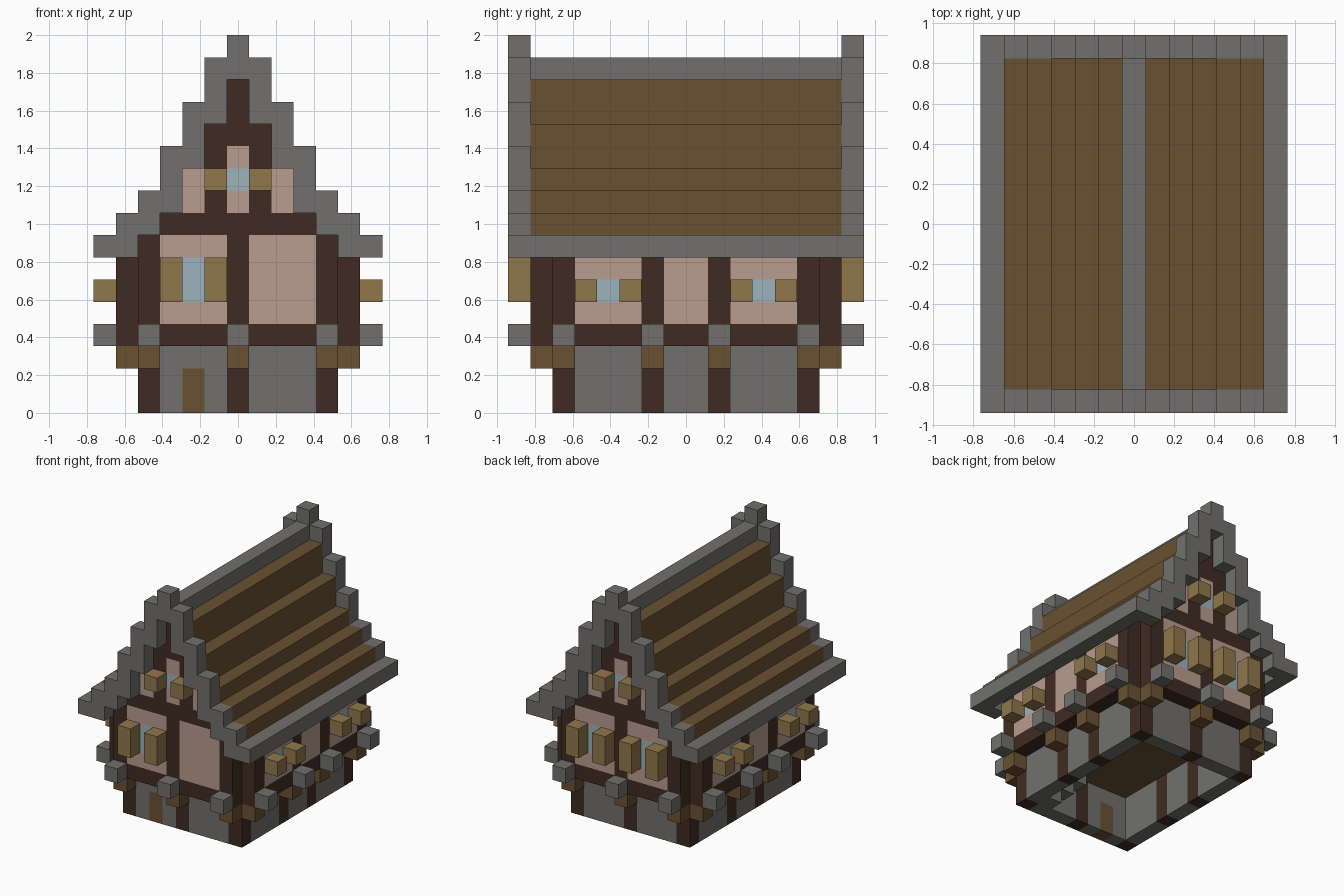
import bpy
import bmesh
from mathutils import Vector

U = 2 / 17  # edge length of one block

cube = bpy.data.objects.get("Cube")
if cube:
    bpy.data.objects.remove(cube, do_unlink=True)

# Palette: letter -> material
PALETTE = {
    "S": ("stone grey", (0.165, 0.163, 0.157)),
    "D": ("dark timber", (0.051, 0.024, 0.016)),
    "B": ("brown wood", (0.144, 0.082, 0.032)),
    "P": ("pink plaster", (0.479, 0.332, 0.275)),
    "T": ("tan shutter wood", (0.283, 0.184, 0.074)),
    "G": ("pale blue glass", (0.337, 0.456, 0.503)),
}
LETTERS = list(PALETTE)
MATS = []
for name, rgb in PALETTE.values():
    mat = bpy.data.materials.new(name)
    mat.use_nodes = True
    mat.diffuse_color = (*rgb, 1)
    bsdf = mat.node_tree.nodes["Principled BSDF"]
    bsdf.inputs["Base Color"].default_value = (*rgb, 1)
    bsdf.inputs["Roughness"].default_value = 0.9
    MATS.append(mat)

blocks = {}  # (x, y, z) -> (part name, letter)


def put(part, letter, xs, ys, zs):
    """Fill a run of blocks; each argument is a list of cell indices."""
    for x in xs:
        for y in ys:
            for z in zs:
                blocks[x, y, z] = (part, letter)


def panel(part, rows, top, cell):
    """Lay a wall from text rows, top row first; cell(i) gives its x and y."""
    for r, row in enumerate(rows):
        for i, letter in enumerate(row):
            if letter != ".":
                x, y = cell(i)
                put(part, letter, [x], [y], [top - r])


def span(a, b):
    return list(range(a, b + 1))


SIDES = (-1, 1)
FRAME_X = (-4, 0, 4)
FRAME_Y = (2, 6, 9, 13)

# Upper floor slab, with an inner post in each corner
put("upper_floor", "B", span(-4, 4), span(2, 13), [3])
put("corner_post", "D", (-4, 4), (2, 13), span(4, 7))

# Ground floor walls
plain, door = "DSSSDSSSD", "DSBSDSSSD"
panel("ground_front_wall", [plain, door, door], 2, lambda i: (i - 4, 2))
panel("ground_back_wall", [plain] * 3, 2, lambda i: (i - 4, 13))
for s in SIDES:
    panel("ground_side_wall", ["DSSSDSSDSSSD"] * 3, 2, lambda i: (4 * s, i + 2))

# Stone stair inside
for i in range(3):
    put("inner_stair", "S", [3 - i], [3], [i])

# Upper storey walls
bare, beam = "DPPPDPPPD", "D" * 9
one, two = "DPGPDPPPD", "DPGPDPGPD"
panel("upper_front_wall", [bare, one, one, bare, beam], 7, lambda i: (i - 4, 1))
panel("upper_back_wall", [bare, two, two, bare, beam], 7, lambda i: (i - 4, 14))
side = "DPPPDPPDPPPD"
side_glass = "DPGPDPPDPGPD"
for s in SIDES:
    panel("upper_side_wall", [side, side, side_glass, side, "D" * 12], 7,
          lambda i: (5 * s, i + 2))

# Timber gables
gable = ["...D...", "...D...", "..DDD..", "..DPD..", ".PDGDP.", ".PDPDP.", "DDDDDDD"]
for y in (1, 14):
    panel("gable_wall", gable, 14, lambda i: (i - 3, y))

# Wooden brackets and stone beam ends around the overhang
for y, outer in ((1, 0), (14, 15)):
    put("bracket", "B", FRAME_X, [y], [2])
    put("beam_end", "S", FRAME_X, [outer], [3])
put("bracket", "B", (-5, 5), FRAME_Y, [2])
put("beam_end", "S", (-6, 6), FRAME_Y, [3])

# Shutters
put("front_shutter", "T", (-3, -1), [0], (5, 6))
put("back_shutter", "T", (-3, -1, 1, 3), [15], (5, 6))
put("gable_shutter", "T", (-1, 1), (0, 15), [10])
put("side_shutter", "T", (-6, 6), (3, 5, 10, 12), [5])

# Stepped plank roof, stone eaves and ridge
LENGTH = span(1, 14)
for x, low, high in ((5, 8, 8), (4, 8, 9), (3, 9, 10), (2, 11, 12), (1, 13, 14)):
    put("roof", "B", (-x, x), LENGTH, span(low, high))
put("eave", "S", (-6, 6), span(0, 15), [7])
put("ridge", "S", [0], LENGTH, [15])

# Stone stepped gable copings
for x, low, high in ((6, 7, 7), (5, 7, 8), (4, 8, 9), (3, 9, 11),
                     (2, 11, 13), (1, 13, 15), (0, 15, 16)):
    put("gable_coping", "S", (-x, x), (0, 15), span(low, high))


# Turn the blocks of each part into a mesh of its exposed faces
def build(part):
    bm = bmesh.new()
    for cell, (owner, letter) in blocks.items():
        if owner != part:
            continue
        centre = Vector((cell[0], cell[1] - 7.5, cell[2] + 0.5))
        for axis in range(3):
            for s in SIDES:
                near = list(cell)
                near[axis] += s
                if tuple(near) in blocks:
                    continue
                n, a, b = Vector(), Vector(), Vector()
                n[axis] = s / 2
                a[(axis + 1) % 3] = 0.5
                b[(axis + 2) % 3] = s / 2
                corners = (-a - b, a - b, a + b, b - a)
                face = bm.faces.new([bm.verts.new((centre + n + c) * U) for c in corners])
                face.material_index = LETTERS.index(letter)
    bmesh.ops.remove_doubles(bm, verts=bm.verts, dist=U / 100)
    mesh = bpy.data.meshes.new(part)
    for mat in MATS:
        mesh.materials.append(mat)
    bm.to_mesh(mesh)
    bm.free()
    bpy.context.collection.objects.link(bpy.data.objects.new(part, mesh))


for part in sorted({owner for owner, letter in blocks.values()}):
    build(part)
